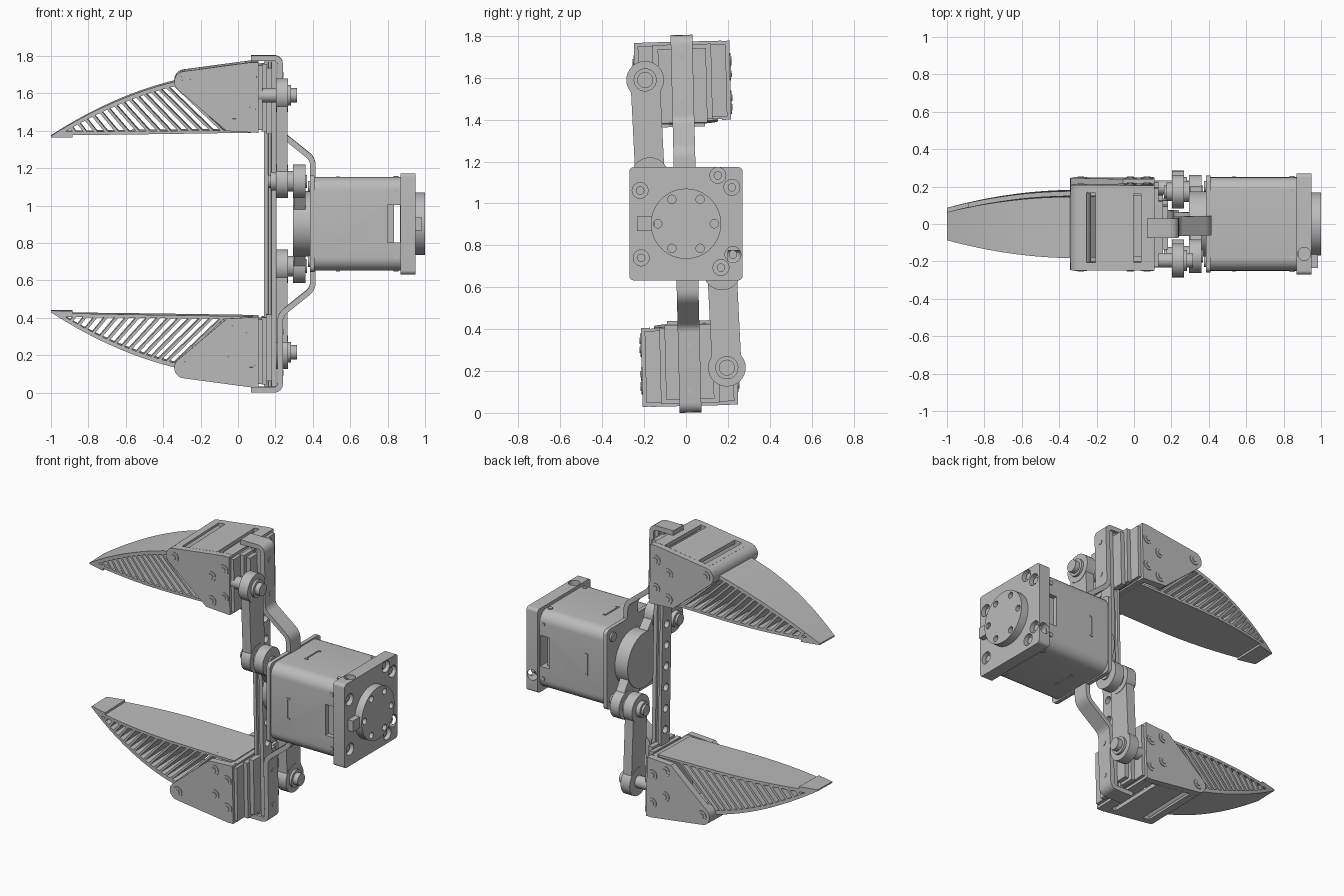
import bpy, bmesh, math
from mathutils import Matrix, Vector

if "Cube" in bpy.data.objects:
    bpy.data.objects.remove(bpy.data.objects["Cube"])

C = 0.903                      # height of the motor axis
GREY = (0.5, 0.5, 0.5, 1)
metal = bpy.data.materials.new("plain grey")
metal.use_nodes = True
metal.diffuse_color = GREY
metal.node_tree.nodes["Principled BSDF"].inputs["Base Color"].default_value = GREY


def emit(name, bm):
    bmesh.ops.recalc_face_normals(bm, faces=bm.faces)
    mesh = bpy.data.meshes.new(name)
    bm.to_mesh(mesh)
    bm.free()
    mesh.materials.append(metal)
    ob = bpy.data.objects.new(name, mesh)
    bpy.context.collection.objects.link(ob)
    return ob


def prism(name, outline, axis, a, b):
    """Extrude a 2D outline along an axis from a to b."""
    place = {"x": lambda u, v, w: (w, u, v), "y": lambda u, v, w: (u, w, v),
             "z": lambda u, v, w: (u, v, w)}[axis]
    bm = bmesh.new()
    lo = [bm.verts.new(place(u, v, a)) for u, v in outline]
    hi = [bm.verts.new(place(u, v, b)) for u, v in outline]
    bm.faces.new(lo)
    bm.faces.new(hi)
    for i in range(len(lo)):
        bm.faces.new((lo[i - 1], lo[i], hi[i], hi[i - 1]))
    return emit(name, bm)


def rect(u0, u1, v0, v1):
    return [(u0, v0), (u1, v0), (u1, v1), (u0, v1)]


def disc(u, v, r, n=32, start=0, sweep=math.tau):
    return [(u + r * math.cos(start + sweep * i / n), v + r * math.sin(start + sweep * i / n))
            for i in range(n)]


def rounded(half, r):
    pts = []
    for k, (su, sv) in enumerate(((1, 1), (-1, 1), (-1, -1), (1, -1))):
        pts += disc(su * (half - r), C + sv * (half - r), r, 8, k * math.pi / 2, math.pi / 2 * 8 / 7)[:8]
    return pts


def ribbon(name, stations, width):
    """Solid band from (low, high) pairs in the xz plane, with half width by x."""
    bm = bmesh.new()
    rings = [[bm.verts.new((x, s * width(x), z)) for (x, z), s in
              ((lo, -1), (lo, 1), (hi, 1), (hi, -1))] for lo, hi in stations]
    bm.faces.new(rings[0])
    bm.faces.new(rings[-1])
    for p, q in zip(rings, rings[1:]):
        for i in range(4):
            bm.faces.new((p[i - 1], p[i], q[i], q[i - 1]))
    return emit(name, bm)


def bent_strip(points, radius, thick):
    """Stations of a strip that follows a path with rounded corners."""
    P = [Vector(p) for p in points]
    path = [P[0]]
    for a, b, c in zip(P, P[1:], P[2:]):
        s, e = b + (a - b).normalized() * radius, b + (c - b).normalized() * radius
        path += [s.lerp(b, t / 4).lerp(b.lerp(e, t / 4), t / 4) for t in range(5)]
    path.append(P[-1])
    out = []
    for i, p in enumerate(path):
        d = (path[min(i + 1, len(path) - 1)] - path[max(i - 1, 0)]).normalized()
        n = Vector((-d.y, d.x)) * thick / 2
        out.append((p - n, p + n))
    return out


def cut(ob, cutters):
    for c in cutters:
        mod = ob.modifiers.new("cut", "BOOLEAN")
        mod.operation, mod.solver, mod.object = "DIFFERENCE", "EXACT", c
        bpy.context.view_layer.update()
        done = bpy.data.meshes.new_from_object(ob.evaluated_get(bpy.context.evaluated_depsgraph_get()))
        ob.modifiers.clear()
        ob.data = done
        bpy.data.objects.remove(c)
    return ob


# Motor: end plate with screw pockets, body with side windows, flange, encoder cap
pockets = [(.152, .231), (.219, .174), (-.219, .159), (-.214, -.163), (.224, -.147), (.167, -.209)]
plate = prism("motor_end_plate", rounded(.27, .02), "x", .87, .95)
cut(plate, [prism("pocket", disc(y, C + z, .038, 24), "x", .92, 1) for y, z in pockets]
    + [prism("top_port", disc(.91, -.16, .035, 24), "z", C + .2, C + .4),
       prism("side_port", disc(.91, C - .16, .035, 24), "y", .2, .4)])
for y, z in pockets:
    prism("end_plate_screw", disc(y, C + z, .02, 16), "x", .91, .935)
body = prism("motor_body", rounded(.25, .07), "x", .4, .88)
cut(body, [prism("window", rect(.835, .865, C - .1, C + .1), "y", -1, 1)]
    + [prism("recess", rect(.8, .84, C - .1, C + .1), "y", s * .22, s * .4) for s in (-1, 1)])
flange = prism("motor_flange", rounded(.258, .03), "x", .385, .41)
for k in range(4):
    turn = Matrix.Translation((0, 0, C)) @ Matrix.Rotation(k * math.pi / 2, 4, "X") @ Matrix.Translation((0, 0, -C))
    parts = [prism("body_mark", rect(.525, .533, C - .07, C + .07), "y", -.254, -.24),
             prism("flange_screw", disc(.2, C + .2, .03, 20), "x", .375, .39)]
    parts += [prism("body_mark_hook", rect(.533, .545, C + z - .005, C + z + .005), "y", -.254, -.24)
              for z in (-.065, .065)]
    parts += [prism("body_screw", disc(.845, C + z, .014, 16), "y", -.256, -.2) for z in (-.175, .175)]
    for p in parts:
        p.data.transform(turn)
cap = prism("encoder_cap", disc(0, C, .168, 48), "x", .94, 1)
cut(cap, [prism("hole", disc(.135 * math.cos(a), C + .135 * math.sin(a), .02, 16), "x", .97, 1.1)
          for a in (i * math.pi / 3 for i in range(6))])
prism("encoder_plug", rect(-.235, -.15, C - .035, C + .035), "x", .94, .985)

# Crank hub and linear rail
prism("crank_hub", disc(0, C, .175, 48), "x", .295, .39)
tilt = Matrix.Translation((0, 0, C)) @ Matrix.Rotation(math.radians(1.4), 4, "X") @ Matrix.Translation((0, 0, -C))
side = [(.14, .045), (.16, .045), (.163, .032), (.177, .032), (.18, .045), (.205, .045)]
rail = prism("rail", side + [(x, -y) for x, y in reversed(side)], "z", .035, 2 * C - .035)
cut(rail, [prism("rail_hole", disc(0, C + i * .135, .024, 20), "x", .1, .3) for i in range(-5, 6)])
rail.data.transform(tilt)

# Upper gripper half, in the tilted frame
jaw, drive = [], []
hinge = (-.285, 1.668)
cheek = disc(*hinge, .056, 10, math.radians(95), math.radians(145)) + [
    (-.06, 1.405), (.11, 1.395), (.11, 1.772), (.07, 1.772)]
bolts = [hinge, (-.02, 1.615), (.07, 1.68), (.07, 1.5), (-.02, 1.455)]
for s in (-1, 1):
    jaw.append(prism("cheek", cheek, "y", s * .185, s * .228))
    for x, z in bolts:
        jaw.append(prism("bolt_ring", disc(x, z, .033, 24), "y", s * .22, s * .232))
        jaw.append(prism("bolt_head", disc(x, z, .018, 6), "y", s * .22, s * .236))
cover = ribbon("cover", [((x, z - .025), (x, z)) for x, z in ((-.29, 1.724), (.07, 1.773), (.11, 1.773))],
               lambda x: .19)
cut(cover, [prism("slot", rect(a, b, -.185, .185), "z", 1.6, 1.9) for a, b in ((-.255, -.205), (0, .037))])
jaw += [cover,
        prism("hinge_roll", disc(*hinge, .056), "y", -.19, .19),
        prism("back_wall", rect(-.19, .19, 1.4, 1.76), "x", .07, .11),
        prism("carriage_plate", rect(-.21, .21, 1.41, 1.755), "x", .105, .13),
        prism("carriage", rect(-.14, .14, 1.4, 1.76), "x", .125, .155),
        prism("carriage_back", rect(-.115, .115, 1.385, 1.74), "x", .15, .182)]
jaw.append(ribbon("bracket", bent_strip([(.07, 1.79), (.225, 1.79), (.225, 1.39), (.4, 1.25), (.4, 1.09)],
                                        .035, .03), lambda x: .052))
for z in (1.7, 1.48):
    jaw.append(prism("bracket_rivet", disc(0, z, .015, 16), "x", .23, .243))


# Ribbed finger: sole, curved back, tip and leaning ribs
def back(x):
    return 1.375 + .64 * (x + 1) - .3 * (x + 1) ** 2


def width(x):
    t = max(0, min(x + 1, .68))
    return .075 + .26 * t - .19 * t * t


xs = [-1 + .72 * i / 16 for i in range(17)]
jaw.append(ribbon("finger_back", [((x, max(back(x) - .024, 1.368)), (x, back(x))) for x in xs], width))
jaw.append(ribbon("finger_sole", [((x, 1.378 + .015 * (x + 1)), (x, 1.398 + .01 * (x + 1)))
                                  for x in [-.96 + .08 * i for i in range(14)]], width))
jaw.append(ribbon("finger_tip", [((x, 1.366), (x, min(back(x), 1.395))) for x in (-1, -.96, -.92, -.885)], width))
RIBS = 15
for i in range(RIBS):
    f = i / (RIBS - 1)
    foot, lean = -.87 + .8 * f, .75 + .3 * f
    x = foot
    for _ in range(30):
        x = foot - lean * (back(x) - .012 - 1.392)
    top = back(x) - .012
    jaw.append(ribbon("finger_rib", [((foot - .01, 1.392), (foot + .01, 1.392)),
                                     ((x - .01, top), (x + .01, top))], width))
for p in jaw:
    p.data.transform(tilt)

# Drive link between crank and jaw
near, far = Vector((-.172, 1.13)), Vector((-.195, 1.59))
n = Vector((.07, .003))
drive.append(prism("link_bar", [near - n, near + n, far + n, far - n], "x", .205, .265))
q = Vector((.09, .03))
hub = Vector((0, C))
drive.append(prism("crank_arm", [hub - q, hub + q, near + q * .75, near - q * .75], "x", .3, .36))
for name, at, r, a, b in (
        ("link_near_end", near, .09, .203, .268), ("link_far_end", far, .09, .203, .268),
        ("crank_lobe", near, .09, .295, .36), ("crank_collar", near, .055, .26, .3),
        ("near_pin", near, .035, .16, .37), ("near_pin_head", near, .05, .175, .21),
        ("far_collar", far, .055, .26, .283), ("far_pin", far, .038, .1, .315)):
    drive.append(prism(name, disc(*at, r), "x", a, b))

# Second half is the first turned half way round the motor axis
half_turn = Matrix.Translation((0, 0, C)) @ Matrix.Rotation(math.pi, 4, "X") @ Matrix.Translation((0, 0, -C))
for p in jaw + drive:
    twin = p.copy()
    twin.data = p.data.copy()
    twin.data.transform(half_turn)
    twin.name = "lower_" + p.name
    p.name = "upper_" + p.name
    bpy.context.collection.objects.link(twin)

bpy.ops.object.select_all(action="DESELECT")
for ob in bpy.context.collection.objects:
    if ob.type == "MESH" and ob.data.materials and ob.data.materials[0] == metal:
        ob.select_set(True)
        bpy.context.view_layer.objects.active = ob
bpy.ops.object.shade_smooth_by_angle(angle=math.radians(30))
